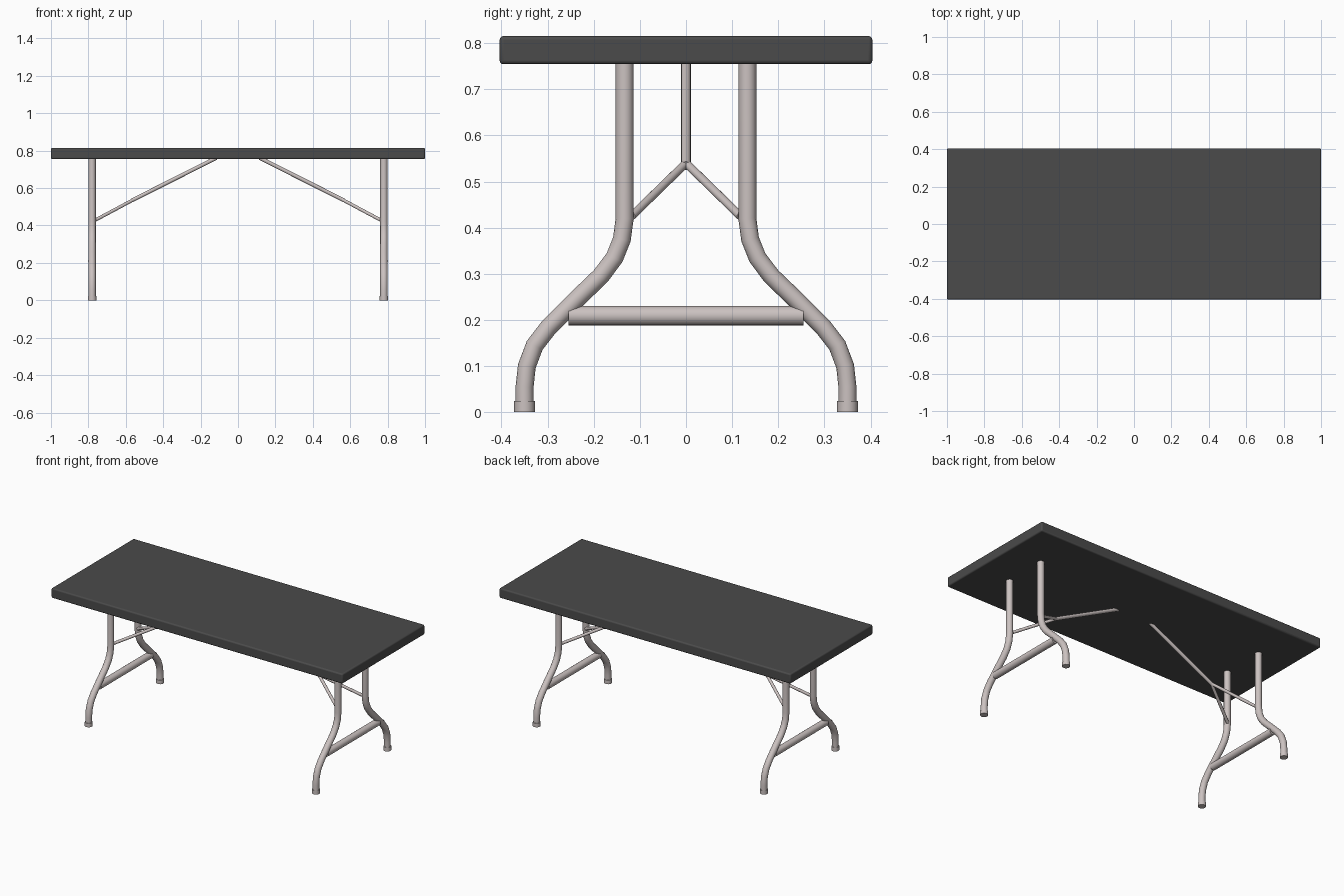
import bpy
from mathutils import Vector

cube = bpy.data.objects.get("Cube")
if cube:
    bpy.data.objects.remove(cube, do_unlink=True)


def material(name, color):
    m = bpy.data.materials.new(name)
    m.use_nodes = True
    m.diffuse_color = color
    bsdf = m.node_tree.nodes["Principled BSDF"]
    bsdf.inputs["Base Color"].default_value = color
    bsdf.inputs["Roughness"].default_value = 0.6
    return m


DARK = material("charcoal plastic", (0.07, 0.07, 0.07, 1))
METAL = material("warm grey metal", (0.60, 0.54, 0.53, 1))


def finish(obj, name, mat, angle=0.7):
    obj.name = name
    obj.data.materials.clear()
    obj.data.materials.append(mat)
    bpy.ops.object.select_all(action='DESELECT')
    obj.select_set(True)
    bpy.context.view_layer.objects.active = obj
    bpy.ops.object.shade_smooth_by_angle(angle=angle)
    return obj


def tube(name, points, radius):
    """Capped round tube swept along a list of points."""
    curve = bpy.data.curves.new(name, 'CURVE')
    curve.dimensions = '3D'
    curve.bevel_depth = radius
    curve.bevel_resolution = 6
    curve.use_fill_caps = True
    spline = curve.splines.new('POLY')
    spline.points.add(len(points) - 1)
    for p, co in zip(spline.points, points):
        p.co = (*co, 1)
    obj = bpy.data.objects.new(name, curve)
    bpy.context.collection.objects.link(obj)
    bpy.ops.object.select_all(action='DESELECT')
    obj.select_set(True)
    bpy.context.view_layer.objects.active = obj
    bpy.ops.object.convert(target='MESH')
    return finish(bpy.context.object, name, METAL)


# Table top: rounded slab
bpy.ops.mesh.primitive_cube_add(size=1, location=(0, 0, 0.785))
top = bpy.context.object
top.scale = (2, 0.808, 0.061)
bpy.ops.object.transform_apply(location=False, rotation=False, scale=True)
bevel = top.modifiers.new("rounded edges", 'BEVEL')
bevel.width = 0.008
bevel.segments = 3
finish(top, "table_top", DARK)

# Leg centre line as (y, z), from the slab down to the foot
LEG = [(0.133, 0.765), (0.133, 0.42), (0.139, 0.375), (0.155, 0.335),
       (0.185, 0.295), (0.235, 0.247), (0.297, 0.185), (0.328, 0.145),
       (0.345, 0.10), (0.35, 0.055), (0.35, 0.005)]
LEG_X = 0.78

for sx, end in ((1, "left"), (-1, "right")):
    x = sx * LEG_X
    hub = Vector((sx * 0.555, 0, 0.54))
    for sy, side in ((-1, "front"), (1, "back")):
        tag = f"{side}_{end}"
        # Bent leg and its foot cap
        tube(f"leg_{tag}", [(x, sy * y, z) for y, z in LEG], 0.0195)
        tube(f"foot_{tag}", [(x, sy * 0.35, 0), (x, sy * 0.35, 0.024)], 0.0225)
        # Fork arm from the leg to the brace
        tube(f"fork_{tag}", [(x - sx * 0.01, sy * 0.118, 0.425), hub], 0.009)
    # Bar between the legs
    tube(f"crossbar_{end}", [(x, -0.255, 0.209), (x, 0.255, 0.209)], 0.0212)
    # Diagonal brace up to the slab
    tube(f"brace_{end}", [hub + Vector((sx * 0.012, 0, -0.006)),
                          (sx * 0.115, 0, 0.762)], 0.0105)
